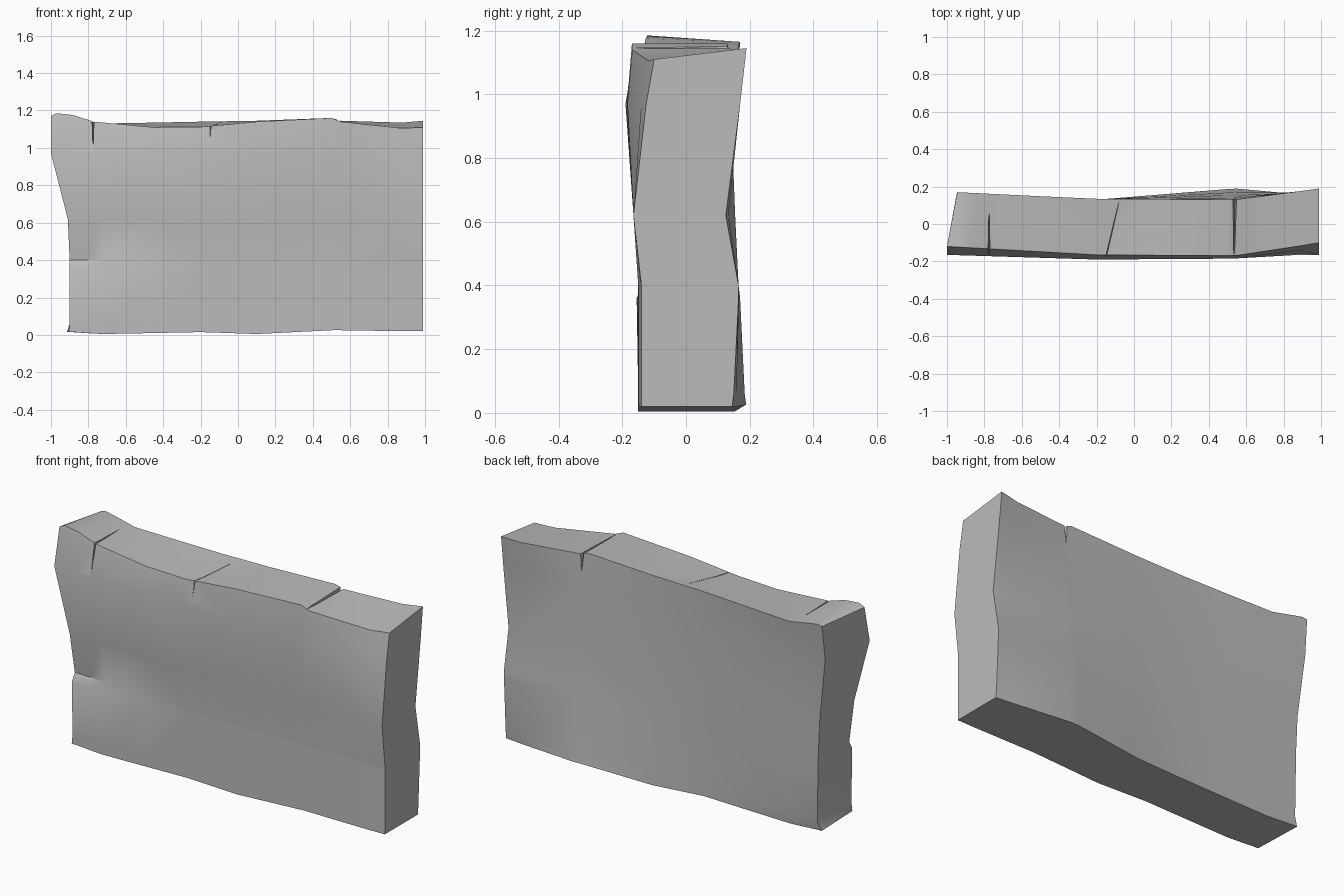
import bpy
import bmesh

default_cube = bpy.data.objects.get("Cube")
if default_cube:
    bpy.data.objects.remove(default_cube, do_unlink=True)

stone = bpy.data.materials.new("grey stone")
stone.use_nodes = True
grey = (0.5, 0.5, 0.5, 1)
stone.diffuse_color = grey
stone.node_tree.nodes["Principled BSDF"].inputs["Base Color"].default_value = grey


def interpolate(position, stops, values):
    """Piecewise linear lookup, clamped at both ends."""
    if position <= stops[0]:
        return values[0]
    for index in range(len(stops) - 1):
        low, high = stops[index], stops[index + 1]
        if position <= high:
            blend = (position - low) / (high - low)
            return values[index] + blend * (values[index + 1] - values[index])
    return values[-1]


def make_object(name, mesh_data):
    bmesh.ops.recalc_face_normals(mesh_data, faces=mesh_data.faces)
    mesh = bpy.data.meshes.new(name)
    mesh_data.to_mesh(mesh)
    mesh_data.free()
    result = bpy.data.objects.new(name, mesh)
    bpy.context.collection.objects.link(result)
    mesh.materials.append(stone)
    return result


# Column positions along the slab and the wavy rim heights
columns = [-1, -.97, -.88, -.77, -.45, -.2, .1, .5, .55, .88, 1]
bottom_rim = [.015, .015, .01, .005, .01, .015, .005, .025, .025, .02, .02]
front_rim = [1.17, 1.185, 1.175, 1.14, 1.11, 1.112, 1.14, 1.16, 1.14, 1.105, 1.11]
back_rim = [1.16, 1.165, 1.15, 1.13, 1.135, 1.14, 1.145, 1.16, 1.145, 1.135, 1.145]

# Row heights, left end outlines and depth profiles at four stations
rows = [0, .06, .36, .4, .62, .97, 1.14]
stations = [-1, -.2, .54, 1]
front_left = [-.905, -.9, -.9, -.9, -.91, -1, -1]
back_left = [-.915, -.895, -.9, -.9, -.91, -.95, -.945]
front_depth = [
    [-.15, -.15, -.15, -.14],
    [-.15, -.15, -.15, -.14],
    [-.155, -.15, -.15, -.14],
    [-.13, -.15, -.15, -.14],
    [-.16, -.165, -.165, -.165],
    [-.165, -.19, -.185, -.125],
    [-.12, -.165, -.17, -.1],
]
back_depth = [
    [.13, .13, .19, .145],
    [.14, .13, .185, .15],
    [.14, .13, .17, .165],
    [.14, .13, .165, .165],
    [.14, .13, .155, .125],
    [.15, .13, .14, .17],
    [.17, .135, .13, .19],
]


def build_side(mesh_data, left_outline, depths, rim):
    """One broad wall of the slab as rows of vertices."""
    grid = []
    for row, height in enumerate(rows):
        line = []
        for column, x in enumerate(columns):
            fade = interpolate(x, [-1, -.45], [1, 0])
            shifted = x + fade * (left_outline[row] + 1)
            y = interpolate(x, stations, depths[row])
            z = height
            if row == 0:
                z = bottom_rim[column]
            elif row == len(rows) - 1:
                z = rim[column]
            line.append(mesh_data.verts.new((min(shifted, .99), y, z)))
        grid.append(line)
    for lower, upper in zip(grid, grid[1:]):
        for i in range(len(columns) - 1):
            mesh_data.faces.new((lower[i], lower[i + 1], upper[i + 1], upper[i]))
    return grid


def bridge(mesh_data, first, second):
    for i in range(len(first) - 1):
        mesh_data.faces.new((first[i], first[i + 1], second[i + 1], second[i]))


# Stone slab: two broad walls joined along the rim
slab_mesh = bmesh.new()
front = build_side(slab_mesh, front_left, front_depth, front_rim)
back = build_side(slab_mesh, back_left, back_depth, back_rim)
for edge in (0, -1):
    bridge(slab_mesh, front[edge], back[edge])
    bridge(slab_mesh, [line[edge] for line in front], [line[edge] for line in back])
bmesh.ops.triangulate(slab_mesh, faces=slab_mesh.faces)
slab = make_object("stone_slab", slab_mesh)


def carve_crack(mouth, tip, floor, width):
    """Cut a tapering wedge from the mouth on a wall to its tip on the top."""
    top = 1.3
    mesh_data = bmesh.new()
    x, y = mouth
    for point in ((x - width, y, top), (x + width, y, top), (x, y, floor),
                  (*tip, top), (*tip, 1.12)):
        mesh_data.verts.new(point)
    bmesh.ops.convex_hull(mesh_data, input=mesh_data.verts)
    cutter = make_object("crack_cutter", mesh_data)
    cutter.hide_render = True
    modifier = slab.modifiers.new("crack", "BOOLEAN")
    modifier.operation = "DIFFERENCE"
    modifier.solver = "EXACT"
    modifier.object = cutter
    bpy.context.view_layer.objects.active = slab
    bpy.ops.object.modifier_apply(modifier=modifier.name)
    bpy.data.objects.remove(cutter, do_unlink=True)


# Cracks along the top edge
carve_crack((-.775, -.2), (-.775, .08), .97, .012)
carve_crack((-.16, -.22), (-.08, .12), 1.02, .008)
carve_crack((.54, .2), (.535, -.17), 1.03, .025)

bpy.ops.object.select_all(action="DESELECT")
slab.select_set(True)
bpy.context.view_layer.objects.active = slab
bpy.ops.object.shade_smooth_by_angle(angle=.6)
